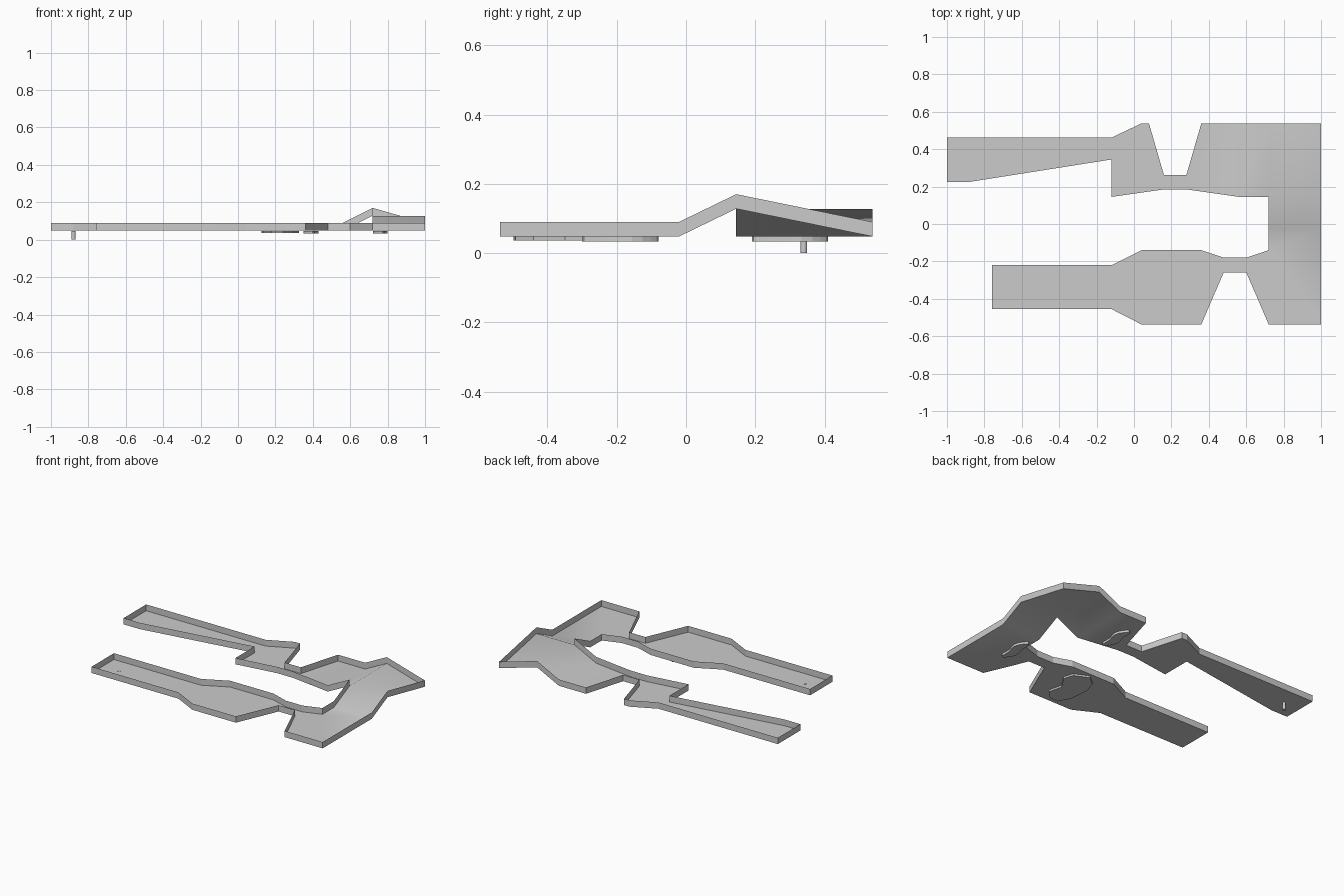
import bpy, bmesh, math

if "Cube" in bpy.data.objects:
    bpy.data.objects.remove(bpy.data.objects["Cube"])

FLOOR, WALL, RISE = 0.048, 0.042, 0.08


def finish(bm, name):
    mesh = bpy.data.meshes.new(name)
    bm.to_mesh(mesh)
    bm.free()
    obj = bpy.data.objects.new(name, mesh)
    bpy.context.collection.objects.link(obj)
    return obj


def prism(name, pts, z0, z1):
    bm = bmesh.new()
    f = bm.faces.new([bm.verts.new((x, y, z0)) for x, y in pts])
    top = bmesh.ops.extrude_face_region(bm, geom=[f], use_keep_orig=True)["geom"]
    for v in top:
        if isinstance(v, bmesh.types.BMVert):
            v.co.z = z1
    bmesh.ops.recalc_face_normals(bm, faces=bm.faces)
    return finish(bm, name)


def disc(x, y, r, n=12):
    return [(x + r * math.cos(2 * math.pi * i / n), y + r * math.sin(2 * math.pi * i / n))
            for i in range(n)]


# Lane floor patches: flat lanes, two ramps and the raised corner between them
back_lane = [(-1, .462), (-1, .225), (-.88, .225), (-.12, .345), (-.12, .145), (.16, .185),
             (.28, .185), (.56, .145), (.56, .538), (.36, .538), (.28, .262), (.16, .262),
             (.08, .538), (.04, .538), (-.12, .462)]
front_lane = [(-.76, -.22), (-.76, -.455), (-.12, -.455), (.04, -.537), (.36, -.537),
              (.48, -.258), (.60, -.258), (.72, -.537), (1, -.537), (1, -.02), (.72, -.02),
              (.72, -.14), (.60, -.18), (.48, -.18), (.36, -.14), (.04, -.14), (-.12, -.22)]
inner, side, corner, back = (.72, .145), (1, .145), (1, .538), (.72, .538)
patches = [back_lane, front_lane,
           [(.56, .145), inner, back, (.56, .538)],
           [(.72, -.02), (1, -.02), side, inner],
           [inner, side, corner], [inner, corner, back]]
raised = {inner, side, back}

bm = bmesh.new()
verts = {}
for patch in patches:
    for p in patch:
        if p not in verts:
            verts[p] = bm.verts.new((*p, FLOOR + (RISE if p in raised else 0)))
    bm.faces.new([verts[p] for p in patch]).smooth = True
bm.normal_update()

# Thin border walls all around the floor edge
border = [e for e in bm.edges if e.is_boundary]
new = bmesh.ops.extrude_edge_only(bm, edges=border)["geom"]
bmesh.ops.translate(bm, vec=(0, 0, WALL), verts=[g for g in new if isinstance(g, bmesh.types.BMVert)])
for g in new:
    if isinstance(g, bmesh.types.BMFace):
        g.smooth = False
for e in border:
    e.smooth = False
finish(bm, "course_floor_and_walls")

# Large hazard pit under the front lane
prism("large_pit", [(.291, -.44), (.269, -.35), (.325, -.265), (.304, -.20), (.21, -.156),
                    (.149, -.208), (.125, -.282), (.135, -.416), (.179, -.498), (.241, -.492)],
      .036, FLOOR - .0005)

# Two slim wavy pits
for name, cx, cy in (("front_pit", .76, -.19), ("back_pit", .39, .30)):
    pts = []
    for i in range(20):
        a = 2 * math.pi * i / 20
        y = .11 * math.sin(a)
        pts.append((cx + .032 * math.cos(a) + .009 * math.sin(y * 40), cy + y))
    prism(name, pts, .033, FLOOR - .0005)

# Cup below the back lane and start marker on the front lane
prism("cup", disc(-.88, .34, .01), 0, FLOOR - .0005)
prism("start_marker", disc(-.64, -.337, .009), FLOOR, FLOOR + .002)
